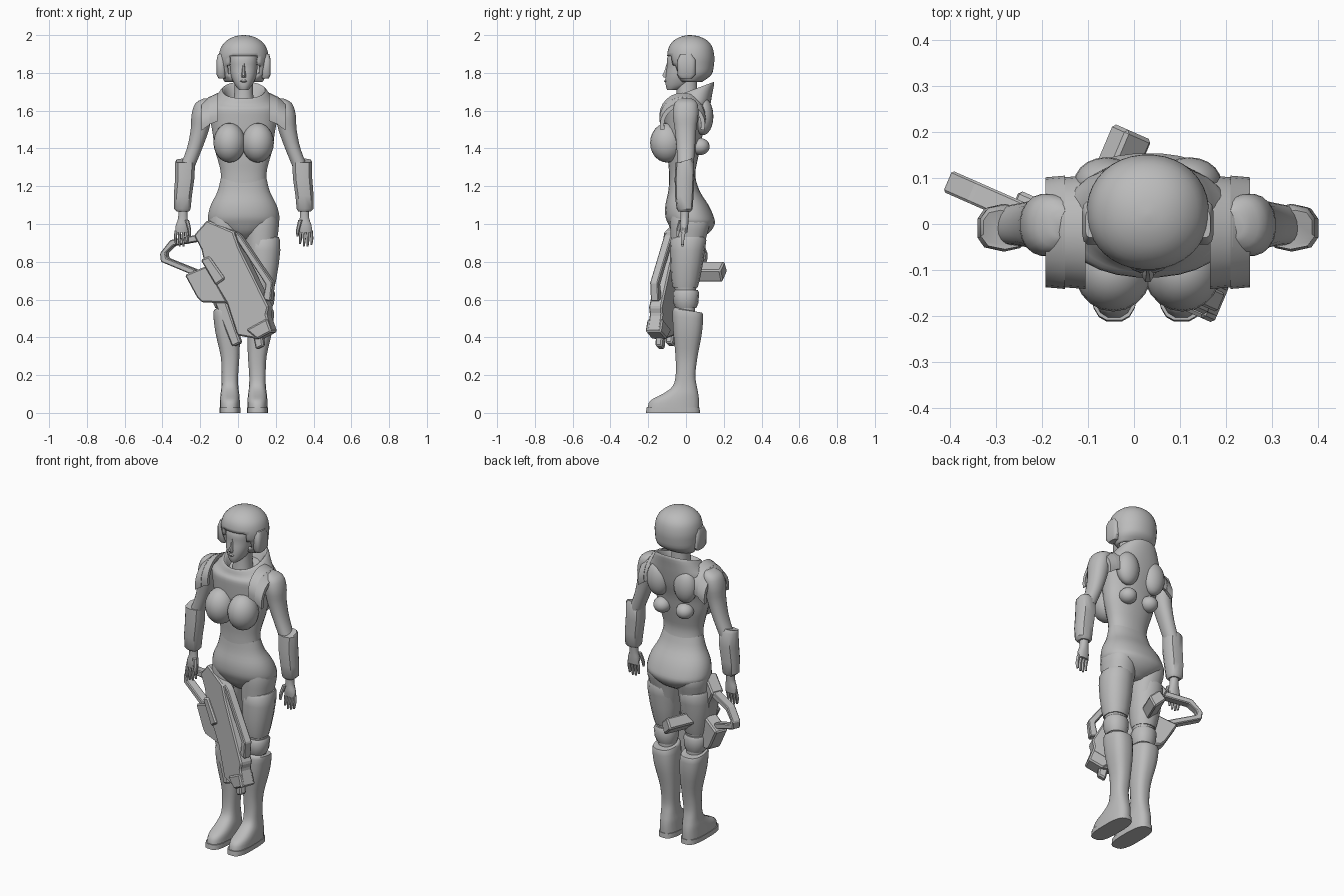
import bpy, bmesh, math
from mathutils import Vector

CX = 0.03          # the body stands slightly right of the model centre
grey = bpy.data.materials.new("plain_grey")
grey.diffuse_color = (0.5, 0.5, 0.5, 1)


def finish(name, bm, smooth=True):
    bmesh.ops.recalc_face_normals(bm, faces=bm.faces)
    me = bpy.data.meshes.new(name)
    bm.to_mesh(me)
    bm.free()
    me.materials.append(grey)
    ob = bpy.data.objects.new(name, me)
    bpy.context.collection.objects.link(ob)
    ob["smooth"] = smooth
    return ob


def catmull(a, b, c, d, t):
    return tuple(0.5 * (2 * q + (r - p) * t + (2 * p - 5 * q + 4 * r - s) * t * t
                 + (3 * q - p - 3 * r + s) * t ** 3) for p, q, r, s in zip(a, b, c, d))


def loft(name, rings, sides=20, power=2.2, steps=3, s=1, cut=None):
    """Rings: z, x, front y, back y, half width, tilt."""
    rings = [tuple(r) + (0,) * (6 - len(r)) for r in rings]
    fine = []
    for i in range(len(rings) - 1):
        p = [rings[max(0, min(len(rings) - 1, i + k))] for k in (-1, 0, 1, 2)]
        fine += [catmull(*p, j / steps) for j in range(steps)]
    fine.append(rings[-1])
    bm = bmesh.new()
    loops = []
    for z, x, yf, yb, rx, tilt in fine:
        loop = []
        for k in range(sides):
            a = 2 * math.pi * (k + 0.5) / sides
            c, n = math.cos(a), math.sin(a)
            dx = math.copysign(abs(c) ** (2 / power), c) * rx
            dy = math.copysign(abs(n) ** (2 / power), n) * (yb - yf) / 2
            loop.append(bm.verts.new((CX + s * (x + dx), (yf + yb) / 2 + dy, z + tilt * dy)))
        loops.append(loop)
    for lo, hi in zip(loops, loops[1:]):
        for k in range(sides):
            m = (k + 1) % sides
            bm.faces.new((lo[k], lo[m], hi[m], hi[k]))
    bm.faces.new(loops[0])
    bm.faces.new(loops[-1])
    if cut:
        bad = [f for f in bm.faces if cut(f.calc_center_median())]
        bmesh.ops.delete(bm, geom=bad, context='FACES')
    return finish(name, bm)


def pair(name, rings, **kw):
    for s, side in ((-1, "right"), (1, "left")):
        loft(name + "_" + side, rings, s=s, **kw)


def blob(name, x, y, z, rx, ry, rz):
    bm = bmesh.new()
    bmesh.ops.create_uvsphere(bm, u_segments=20, v_segments=12, radius=1)
    for v in bm.verts:
        v.co = Vector((CX + x + v.co.x * rx, y + v.co.y * ry, z + v.co.z * rz))
    return finish(name, bm)


# torso with an open collar that rises at the back
loft("torso", [(1.13, 0, -.09, .09, .155), (1.2, 0, -.09, .06, .125), (1.27, 0, -.09, .05, .122),
               (1.33, 0, -.095, .06, .135), (1.4, 0, -.10, .075, .155), (1.48, 0, -.11, .09, .165),
               (1.56, 0, -.115, .115, .18), (1.62, 0, -.115, .13, .185, .1),
               (1.66, 0, -.10, .14, .155, .25), (1.705, 0, -.09, .15, .12, .36),
               (1.70, 0, -.08, .135, .105, .36), (1.65, 0, -.06, .10, .08, .2)], sides=28)
loft("pelvis", [(1.24, 0, -.088, .05, .122), (1.17, 0, -.095, .075, .14), (1.1, 0, -.11, .12, .175),
                (1.04, 0, -.11, .147, .19), (1.0, 0, -.095, .153, .18), (.955, 0, -.07, .125, .11),
                (.92, 0, -.03, .07, .04)], sides=28)
for s, side in ((-1, "right"), (1, "left")):
    blob("breast_" + side, s * .075, -.10, 1.43, .085, .09, .105)
    blob("back_pod_" + side, s * .075, .075, 1.41, .05, .05, .045)
    blob("shoulder_blade_" + side, s * .09, .09, 1.57, .07, .055, .10)

# neck, face and nose
loft("neck", [(1.6, 0, -.06, .06, .06), (1.7, 0, -.05, .06, .05), (1.82, 0, -.05, .06, .05)])
loft("face", [(1.71, 0, -.10, -.05, .024), (1.735, 0, -.108, .02, .046), (1.78, 0, -.108, .05, .066),
              (1.83, 0, -.102, .06, .074), (1.88, 0, -.10, .06, .075), (1.94, 0, -.07, .06, .06)])
loft("nose", [(1.775, 0, -.118, -.08, .012), (1.787, 0, -.127, -.08, .014),
              (1.81, 0, -.115, -.08, .009), (1.85, 0, -.103, -.08, .006)], sides=8, steps=1)
loft("lips", [(1.748, 0, -.11, -.08, .012), (1.756, 0, -.116, -.08, .02), (1.764, 0, -.112, -.08, .014)],
     sides=10, steps=1)

# helmet shell with a face opening, and ear guards
helmet = loft("helmet", [(1.752, 0, -.03, .085, .10), (1.79, 0, -.065, .135, .122),
                         (1.84, 0, -.09, .148, .13), (1.89, 0, -.10, .15, .132),
                         (1.94, 0, -.09, .138, .118), (1.975, 0, -.06, .108, .085),
                         (1.994, 0, -.02, .065, .045), (2.0, 0, .015, .025, .005)], sides=36, power=2.1,
              cut=lambda c: c.z < 1.752 or (c.z < 1.885 and c.y < -.045 and abs(c.x - CX) < .085))
shell = helmet.modifiers.new("shell", 'SOLIDIFY')
shell.thickness = .015
pair("ear_guard", [(1.77, .115, -.03, .03, .018), (1.79, .12, -.045, .05, .023),
                   (1.87, .12, -.045, .05, .023), (1.90, .118, -.03, .03, .018)],
     sides=12, power=4, steps=1)

# arms, gauntlets and hands
pair("upper_arm", [(1.665, .185, -.03, .03, .025), (1.64, .205, -.06, .06, .05), (1.58, .222, -.07, .066, .054),
                   (1.5, .232, -.06, .055, .049), (1.4, .26, -.05, .048, .041), (1.3, .30, -.045, .04, .04)])
pair("gauntlet", [(1.335, .32, -.045, .03, .038, .3), (1.325, .31, -.055, .042, .055), (1.24, .312, -.06, .044, .053),
                  (1.15, .322, -.058, .04, .05), (1.08, .325, -.05, .035, .046), (1.065, .322, -.04, .025, .033)],
     sides=10, power=2.6, steps=1)
pair("palm", [(1.08, .322, -.03, .02, .025), (1.03, .322, -.03, .015, .026),
              (.99, .325, -.032, .012, .036), (.955, .327, -.028, .008, .036)], sides=12)
for i in range(4):
    x = .298 + i * .02
    low = (.895, .88, .88, .89)[i]
    pair("finger_%d" % (i + 1), [(.965, x, -.02, .0, .009), (.92, x + .003, -.028, -.008, .0085),
                                 (low, x, -.025, -.012, .005)], sides=8, steps=2)
pair("thumb", [(1.02, .30, -.04, -.015, .012), (.97, .287, -.052, -.03, .01),
               (.935, .285, -.052, -.038, .006)], sides=8, steps=2)


# layered shoulder guards: arches over each shoulder
def arch(name, s, x0, x1, top, drop):
    bm = bmesh.new()
    n, loops = 14, []
    for k in range(n + 1):
        a = math.pi * (-.08 + 1.16 * k / n)
        loop = []
        for x, r, dz in ((x0, 1, 0), (x1, .97, -drop), (x1, .8, -drop), (x0, .82, 0)):
            loop.append(bm.verts.new((CX + s * x, -.018 + .123 * r * math.cos(a),
                                      top - .12 + dz + .12 * r * math.sin(a))))
        loops.append(loop)
    for p, q in zip(loops, loops[1:]):
        for k in range(4):
            bm.faces.new((p[k], p[(k + 1) % 4], q[(k + 1) % 4], q[k]))
    bm.faces.new(loops[0])
    bm.faces.new(loops[-1])
    finish(name, bm)


for s, side in ((-1, "right"), (1, "left")):
    arch("inner_shoulder_guard_" + side, s, .135, .185, 1.695, .02)
    arch("outer_shoulder_guard_" + side, s, .18, .222, 1.675, .03)

# legs: thigh, thigh armour, knee guard, boot and sole
pair("thigh", [(1.06, .105, -.08, .10, .07), (1.0, .10, -.085, .125, .088), (.9, .093, -.08, .10, .084),
               (.8, .098, -.076, .082, .078), (.7, .098, -.068, .062, .066),
               (.62, .098, -.055, .05, .054), (.48, .09, -.05, .05, .048)])
pair("thigh_armour", [(.93, .108, -.07, .10, .08), (.915, .106, -.083, .108, .088), (.86, .106, -.085, .10, .09),
                      (.78, .103, -.083, .088, .084), (.7, .10, -.077, .072, .073),
                      (.665, .10, -.07, .062, .064)], sides=14, steps=1)
pair("knee_guard", [(.65, .10, -.06, .062, .06), (.635, .10, -.07, .07, .068),
                    (.58, .098, -.066, .065, .064), (.555, .096, -.055, .055, .055)], sides=14, steps=1)
pair("boot", [(.545, .093, -.06, .075, .055, -.2), (.53, .093, -.072, .09, .068, -.1), (.43, .085, -.068, .086, .066),
              (.3, .072, -.056, .062, .05), (.2, .073, -.055, .05, .044), (.14, .073, -.072, .058, .045),
              (.1, .073, -.125, .066, .05), (.065, .073, -.19, .07, .053), (.025, .073, -.205, .07, .054)],
     power=2.6)
pair("sole", [(0, .073, -.213, .075, .056), (.028, .073, -.21, .073, .056)], power=3, steps=1)


# large gun: outlines in the front view, thickened across its slanted plane
def plate(name, outline, t0, t1, bevel=.008):
    bm = bmesh.new()
    layers = [[bm.verts.new((x + .39 * t, -.085 - .44 * x + .92 * t, z)) for x, z in outline] for t in (t0, t1)]
    n = len(outline)
    for k in range(n):
        m = (k + 1) % n
        bm.faces.new((layers[0][k], layers[0][m], layers[1][m], layers[1][k]))
    for layer in layers:
        bm.faces.new(layer)
    bmesh.ops.recalc_face_normals(bm, faces=bm.faces)
    if bevel:
        bmesh.ops.bevel(bm, geom=bm.edges[:], offset=bevel, segments=1, affect='EDGES')
    finish(name, bm, False)


plate("gun_body", [(-.15, 1.02), (-.22, .94), (-.18, .865), (-.16, .77), (-.045, .58), (.01, .41),
                   (.12, .39), (.195, .43), (.165, .52), (.175, .56), (.02, .875), (-.01, .96)], -.04, .035)
plate("gun_magazine", [(-.27, .73), (-.15, .78), (-.04, .58), (-.18, .585), (-.205, .61)], -.035, .045)
plate("gun_panel", [(-.18, .81), (-.135, .83), (-.05, .71), (-.10, .675)], -.052, -.03)
plate("gun_lower_barrel", [(-.12, .59), (-.06, .60), (.02, .37), (-.025, .35)], -.02, .02)
plate("gun_muzzle", [(.085, .41), (.13, .43), (.14, .355), (.10, .335)], -.02, .02)
plate("gun_muzzle_block", [(.06, .44), (.17, .50), (.195, .43), (.12, .39)], -.05, .04)
plate("gun_rail", [(-.01, .96), (.02, .94), (.19, .69), (.18, .59), (.14, .60), (.155, .68), (.005, .91)],
      -.025, .02, .005)
plate("gun_handle", [(-.20, .945), (-.35, .915), (-.405, .845), (-.40, .80), (-.22, .725), (-.22, .76),
                     (-.37, .82), (-.375, .845), (-.335, .885), (-.19, .91)], -.025, .025, .005)
plate("gun_foregrip", [(-.15, .75), (-.115, .805), (-.06, .755), (-.09, .69)], 0, .26)

# smooth shading with sharp edges kept on rounded parts
bpy.ops.object.select_all(action='DESELECT')
for ob in bpy.context.scene.objects:
    if ob["smooth"]:
        ob.select_set(True)
        bpy.context.view_layer.objects.active = ob
bpy.ops.object.shade_smooth_by_angle(angle=math.radians(42))
